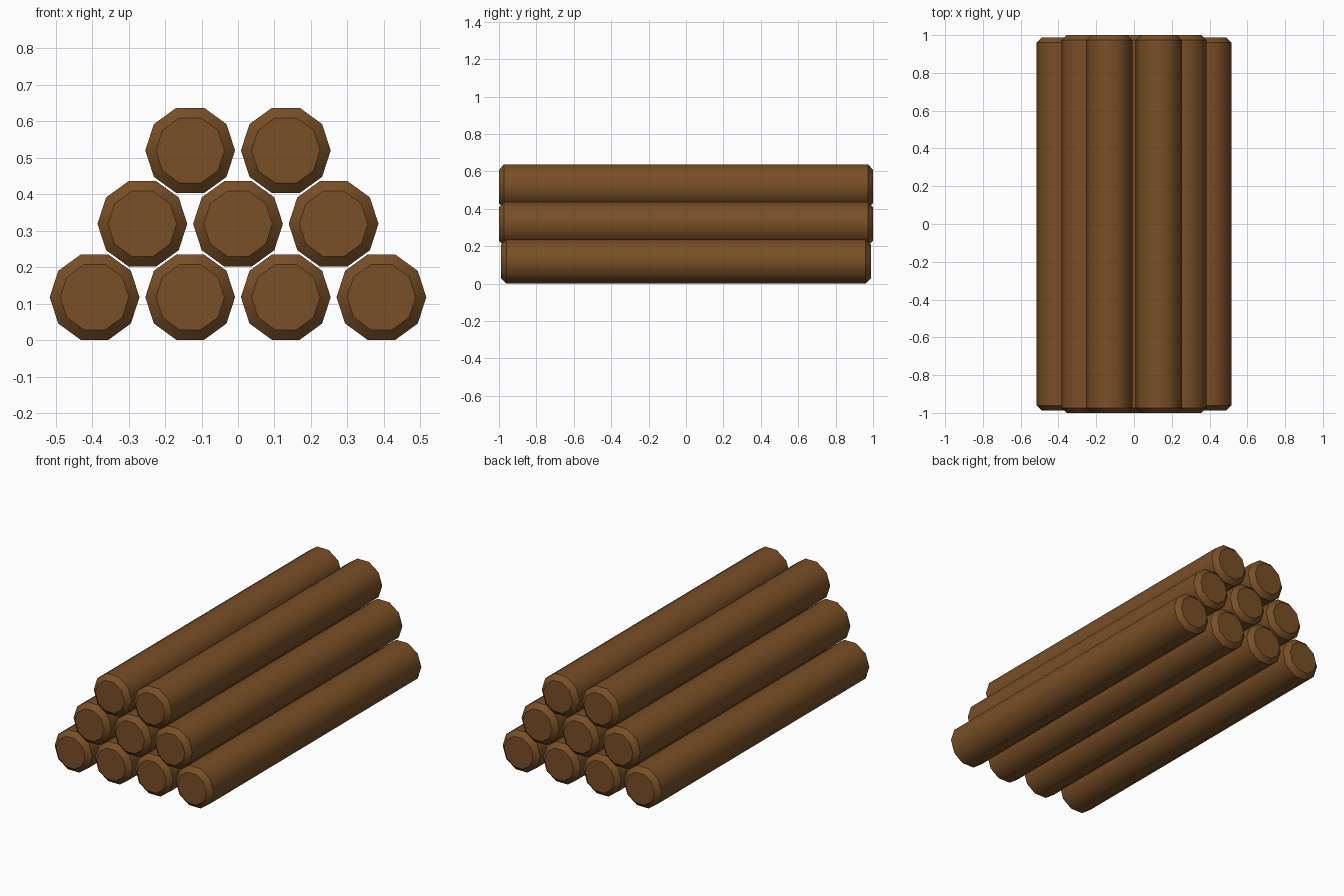
import bpy, bmesh, math

if "Cube" in bpy.data.objects:
    bpy.data.objects.remove(bpy.data.objects["Cube"])

R, R_END, CHAMFER = 0.123, 0.094, 0.027   # log radius, end face radius, chamfer length
SIDES, PITCH = 10, 0.262

bark = bpy.data.materials.new("brown wood")
bark.diffuse_color = (0.19, 0.078, 0.02, 1)
bark.use_nodes = True
bark.node_tree.nodes["Principled BSDF"].inputs["Base Color"].default_value = bark.diffuse_color


def make_log(name, x, z, half):
    """Ten-sided log along y with chamfered ends."""
    bm = bmesh.new()
    rings = []
    for y, r in ((-half, R_END), (-half + CHAMFER, R), (half - CHAMFER, R), (half, R_END)):
        rings.append([bm.verts.new((r * math.cos(i * math.tau / SIDES), y,
                                    r * math.sin(i * math.tau / SIDES))) for i in range(SIDES)])
    for a, b in zip(rings, rings[1:]):
        for i in range(SIDES):
            j = (i + 1) % SIDES
            bm.faces.new((a[i], a[j], b[j], b[i]))
    bm.faces.new(rings[0])
    bm.faces.new(rings[-1])
    bmesh.ops.recalc_face_normals(bm, faces=bm.faces)
    mesh = bpy.data.meshes.new(name)
    bm.to_mesh(mesh)
    bm.free()
    mesh.materials.append(bark)
    obj = bpy.data.objects.new(name, mesh)
    bpy.context.collection.objects.link(obj)
    obj.location = (x, 0, z)
    obj.select_set(True)
    bpy.context.view_layer.objects.active = obj


# Pyramid stack: four, three, then two logs
for row, count, z, half in (("bottom", 4, 0.118, 0.988), ("middle", 3, 0.319, 1.0), ("top", 2, 0.52, 1.0)):
    for k in range(count):
        make_log(f"{row}_log_{k + 1}", (k - (count - 1) / 2) * PITCH, z, half)

# Round sides stay smooth, chamfer edges stay sharp
bpy.ops.object.shade_smooth_by_angle(angle=math.radians(40))
